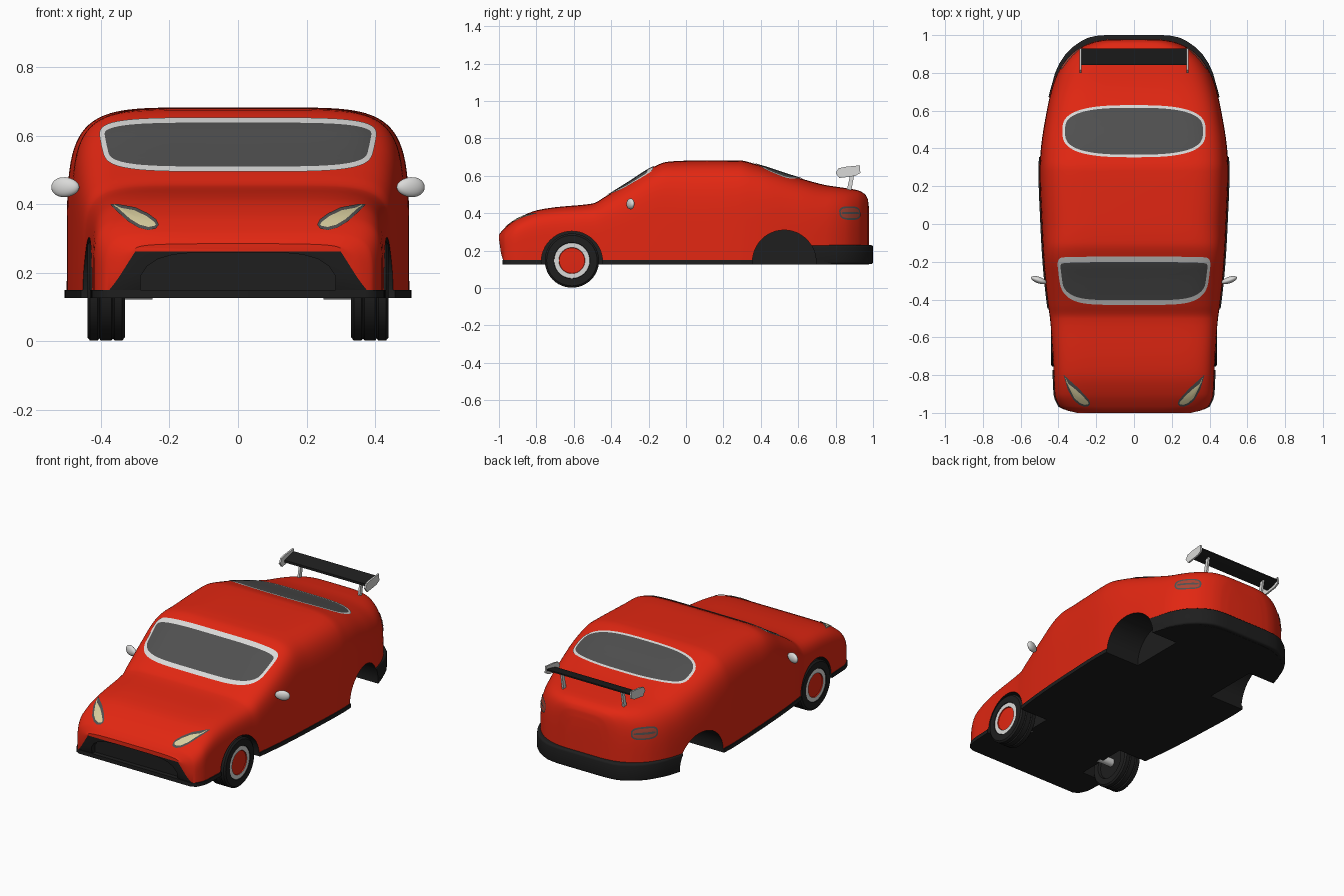
import bpy, bmesh, math
from mathutils import Vector
from mathutils.bvhtree import BVHTree

if "Cube" in bpy.data.objects:
    bpy.data.objects.remove(bpy.data.objects["Cube"])

def material(name, r, g, b):
    m = bpy.data.materials.new(name)
    m.diffuse_color = (r, g, b, 1)
    m.use_nodes = True
    m.node_tree.nodes["Principled BSDF"].inputs["Base Color"].default_value = m.diffuse_color
    return m

RED = material("red paint", .76, .02, .006)
BLACK = material("black trim", .013, .013, .013)
GLASS = material("dark grey glass", .08, .08, .08)
SILVER = material("light grey", .7, .7, .69)
CREAM = material("cream lamp", .68, .61, .34)
LAMP = material("tail lamp red", .4, .06, .035)

def finish(name, bm, mats, angle=35, recalc=True):
    if recalc:
        bmesh.ops.recalc_face_normals(bm, faces=bm.faces)
    me = bpy.data.meshes.new(name)
    bm.to_mesh(me)
    bm.free()
    ob = bpy.data.objects.new(name, me)
    bpy.context.collection.objects.link(ob)
    for m in mats:
        me.materials.append(m)
    smooth(ob, angle)
    return ob

def smooth(ob, angle=35):
    bpy.ops.object.select_all(action='DESELECT')
    ob.select_set(True)
    bpy.context.view_layer.objects.active = ob
    bpy.ops.object.shade_smooth_by_angle(angle=math.radians(angle))

def prism(name, pts, axis, a, b, mat, bevel=0):
    """Extrude a flat outline along an axis from a to b."""
    put = {'x': lambda p, t: (t, p[0], p[1]), 'y': lambda p, t: (p[0], t, p[1]),
           'z': lambda p, t: (p[0], p[1], t)}[axis]
    bm = bmesh.new()
    lo, hi = ([bm.verts.new(put(p, t)) for p in pts] for t in (a, b))
    bm.faces.new(lo)
    bm.faces.new(hi)
    n = len(pts)
    for i in range(n):
        bm.faces.new((lo[i], lo[(i+1) % n], hi[(i+1) % n], hi[i]))
    if bevel:
        bmesh.ops.recalc_face_normals(bm, faces=bm.faces)
        edges = [e for e in bm.edges if len(e.link_faces) == 2 and e.calc_face_angle() > .9]
        bmesh.ops.bevel(bm, geom=edges, offset=bevel, segments=3, affect='EDGES', profile=.5)
    return finish(name, bm, [mat])

def cut(ob, cutters):
    for c in cutters:
        mod = ob.modifiers.new("cut", 'BOOLEAN')
        mod.operation, mod.solver, mod.object = 'DIFFERENCE', 'EXACT', c
        mod.material_mode = 'TRANSFER'
        bpy.context.view_layer.objects.active = ob
        bpy.ops.object.modifier_apply(modifier=mod.name)
    smooth(ob)

# body stations: y, half width, bottom, top, squareness
ST = [(-1, .30, .262, .285, 4), (-.985, .36, .17, .305, 5), (-.965, .395, .13, .325, 6),
      (-.90, .42, .13, .372, 7), (-.80, .425, .13, .415, 7), (-.70, .43, .13, .432, 7),
      (-.50, .445, .13, .452, 7), (-.43, .455, .13, .49, 7), (-.30, .47, .13, .57, 7),
      (-.18, .48, .13, .645, 7), (-.10, .485, .13, .675, 6.5), (0, .49, .13, .681, 6),
      (.28, .50, .13, .683, 6), (.38, .495, .13, .66, 6), (.60, .462, .13, .59, 5.5),
      (.75, .425, .13, .55, 5), (.85, .375, .13, .535, 5), (.92, .305, .13, .522, 5),
      (.955, .24, .13, .503, 5), (.972, .18, .13, .475, 5), (.978, .12, .13, .43, 5)]

def slope(i, k):
    if i in (0, len(ST)-1):
        j = max(i, 1)
        return (ST[j][k]-ST[j-1][k])/(ST[j][0]-ST[j-1][0])
    a = (ST[i][k]-ST[i-1][k])/(ST[i][0]-ST[i-1][0])
    b = (ST[i+1][k]-ST[i][k])/(ST[i+1][0]-ST[i][0])
    return 2*a*b/(a+b) if a*b > 0 else 0

def station(i, t):
    """Smooth monotone blend between stations i and i+1."""
    d = ST[i+1][0]-ST[i][0]
    out = [ST[i][0]+d*t]
    for k in range(1, 5):
        out.append((2*t**3-3*t*t+1)*ST[i][k] + (t**3-2*t*t+t)*d*slope(i, k)
                   + (3*t*t-2*t**3)*ST[i+1][k] + (t**3-t*t)*d*slope(i+1, k))
    return out

rows = [station(i, t/5) for i in range(len(ST)-1) for t in range(5)] + [list(ST[-1])]

# body shell
SEG = 44
bm = bmesh.new()
rings = []
for y, w, zb, zt, n in rows:
    ring = []
    for j in range(SEG+1):
        a = math.pi*j/SEG
        c, s = math.cos(a), max(0, math.sin(a))
        if j in (0, SEG):
            s = 0
        ring.append(bm.verts.new((math.copysign(w*abs(c)**(2/n), c), y, zb+(zt-zb)*s**(2/n))))
    rings.append(ring)
for p, q in zip(rings, rings[1:]):
    for j in range(SEG+1):
        k = (j+1) % (SEG+1)
        f = bm.faces.new((p[j], p[k], q[k], q[j]))
        f.material_index = 1 if j == SEG else 0
bm.faces.new(rings[0])
bm.faces.new(rings[-1])
body = finish("body", bm, [RED, BLACK])

# black sill tray under the body, and rear bumper
side = [(r[1]+.006, max(-.98, r[0])) for r in rows if r[0] > -.97]
side = [(.37, -.982)] + side
sill = prism("sill_tray", side + [(-x, y) for x, y in reversed(side)], 'z', .127, .15, BLACK)
bump = [(.475, .6), (.445, .7), (.418, .8), (.395, .85), (.362, .9), (.32, .94), (.28, .968),
        (.24, .987), (.20, .996), (.15, 1)]
bumper = prism("rear_bumper", bump + [(-x, y) for x, y in reversed(bump)], 'z', .128, .23, BLACK, .012)

# wheel wells and grille opening
cutters = []
for y, z, r in ((-.61, .14, .164), (.525, .14, .17)):
    circle = [(y+r*math.cos(i*math.pi/24), z+r*math.sin(i*math.pi/24)) for i in range(48)]
    for a, b in ((.27, .62), (-.62, -.27)):
        cutters.append(prism("well_cutter", circle, 'x', a, b, BLACK))
g = [(.285, .10), (.285, .19), (.265, .22), (.235, .24), (.19, .253), (.12, .26)]
grille = prism("grille_cutter", g + [(-x, z) for x, z in reversed(g)], 'y', -1.1, -.955, BLACK)
cut(body, cutters + [grille])
cut(sill, cutters)
cut(bumper, cutters)
for c in cutters + [grille]:
    bpy.data.objects.remove(c)

# thin plates projected on the body
tree = BVHTree.FromObject(body, bpy.context.evaluated_depsgraph_get())

def plate(name, outline, origin, u, v, d, rim, mats, lift=.004, s=1, K=12):
    """Project an outline on the body along d; the border of width rim gets mats[1]."""
    origin, u, v, d = Vector(origin), Vector(u), Vector(v), Vector(d)
    n = len(outline)
    pts = [Vector(p) for p in outline]
    mid = sum(pts, Vector((0, 0)))/n
    inner = []
    for i in range(n):
        t = (pts[(i+1) % n]-pts[i-1]).normalized()
        inner.append(pts[i]+Vector((-t.y, t.x))*rim)
    loops = [[mid+(p-mid)*k/K for p in inner] for k in range(1, K+1)] + ([pts] if rim else [])
    bm = bmesh.new()
    def vert(p):
        o = origin+u*p.x+v*p.y
        hit, nor, _, _ = tree.ray_cast(o-d*2, d)
        if hit is None:
            hit, nor, _, _ = tree.find_nearest(o)
        hit = hit + nor*lift
        return bm.verts.new((hit.x*s, hit.y, hit.z))
    c = vert(mid)
    vs = [[vert(p) for p in loop] for loop in loops]
    for i in range(n):
        j = (i+1) % n
        bm.faces.new((c, vs[0][i], vs[0][j]))
        for k in range(len(vs)-1):
            f = bm.faces.new((vs[k][i], vs[k+1][i], vs[k+1][j], vs[k][j]))
            f.material_index = 1 if k == K-1 else 0
    bmesh.ops.recalc_face_normals(bm, faces=bm.faces)
    if sum(f.normal.dot(Vector((d.x*s, d.y, d.z)))*f.calc_area() for f in bm.faces) > 0:
        bmesh.ops.reverse_faces(bm, faces=bm.faces)
    return finish(name, bm, mats, 60, recalc=False)

def oval(a, b, n, taper=0, count=72):
    """Counter-clockwise superellipse, optionally wider at the top."""
    out = []
    for i in range(count):
        t = 2*math.pi*i/count
        c, s = math.cos(t), math.sin(t)
        y = math.copysign(abs(s)**(2/n), s)
        out.append((math.copysign(abs(c)**(2/n), c)*a*(1+taper*y), y*b))
    return out

X, Y, Z = (1, 0, 0), (0, 1, 0), (0, 0, 1)
plate("windshield", oval(.398, .079, 4.5, .04), (0, 0, .571), X, Z, Y, .015, [GLASS, SILVER])
plate("rear_window", oval(.378, .138, 2.9), (0, .49, 0), X, Y, (0, 0, -1), .014, [GLASS, SILVER])
head = [(.372, .396), (.355, .398), (.30, .388), (.262, .37), (.238, .352), (.231, .338),
        (.24, .326), (.262, .322), (.29, .329), (.32, .347), (.35, .374)]
k = .7071
for s, side_name in ((1, "left"), (-1, "right")):
    plate(side_name+"_headlight", head, (0, 0, 0), X, Z, Y, .009, [CREAM, GLASS], s=s)
    for nm, o, rim, mats, lift in (("_taillight", oval(.075, .036, 3), .009, [LAMP, GLASS], .004),
                                   ("_taillight_bar", oval(.06, .006, 4), 0, [GLASS], .006)):
        plate(side_name+nm, o, (.345, .885, .4), (-k, k, 0), Z, (-k, -k, 0), rim, mats, lift, s)

# front wheels, lathed round the x axis
TYRE = [(.345, 0), (.345, .095), (.33, .10), (.33, .135), (.338, .145), (.360, .145), (.365, .139),
        (.370, .145), (.400, .145), (.405, .139), (.410, .145), (.432, .145), (.44, .135),
        (.44, .097), (.437, .095), (.437, .07), (.432, .068), (.434, 0)]
for s, side_name in ((1, "left"), (-1, "right")):
    bm = bmesh.new()
    N = 48
    loops = []
    for x, r in TYRE:
        angs = [2*math.pi*i/N for i in range(N)]
        loops.append([bm.verts.new((s*x, -.61+r*math.cos(a), .147+r*math.sin(a))) for a in angs]
                     if r else [bm.verts.new((s*x, -.61, .147))]*N)
    for m, (p, q) in enumerate(zip(loops, loops[1:])):
        for i in range(N):
            j = (i+1) % N
            f = bm.faces.new(list(dict.fromkeys((p[i], p[j], q[j], q[i]))))
            f.material_index = {14: 1, 15: 2, 16: 2}.get(m, 0)
    finish(side_name+"_front_wheel", bm, [BLACK, SILVER, RED])
    axle = [(-.61+.025*math.cos(i*math.pi/8), .147+.025*math.sin(i*math.pi/8)) for i in range(16)]
    prism(side_name+"_axle", axle, 'x', s*.25, s*.35, SILVER)

    # door mirror
    bm = bmesh.new()
    bmesh.ops.create_uvsphere(bm, u_segments=24, v_segments=14, radius=1)
    for vtx in bm.verts:
        x, y, z = vtx.co
        vtx.co = (s*(.504+.041*x), -.297+.018*y+.012*x, .45+.029*z*(1+.1*x))
    finish(side_name+"_mirror", bm, [SILVER])

    # spoiler end plate and strut
    fin = [(.80, .615), (.815, .64), (.85, .648), (.93, .656), (.932, .615), (.905, .6), (.82, .588)]
    prism(side_name+"_spoiler_plate", fin, 'x', s*.279, s*.289, SILVER)
    strut = [(.857, .51), (.882, .51), (.902, .622), (.88, .616)]
    prism(side_name+"_spoiler_strut", strut, 'x', s*.195, s*.207, SILVER)

# spoiler blade
prism("spoiler_blade", [(.842, .606), (.89, .614), (.93, .632), (.93, .64), (.88, .63), (.842, .62)],
      'x', -.28, .28, BLACK)
